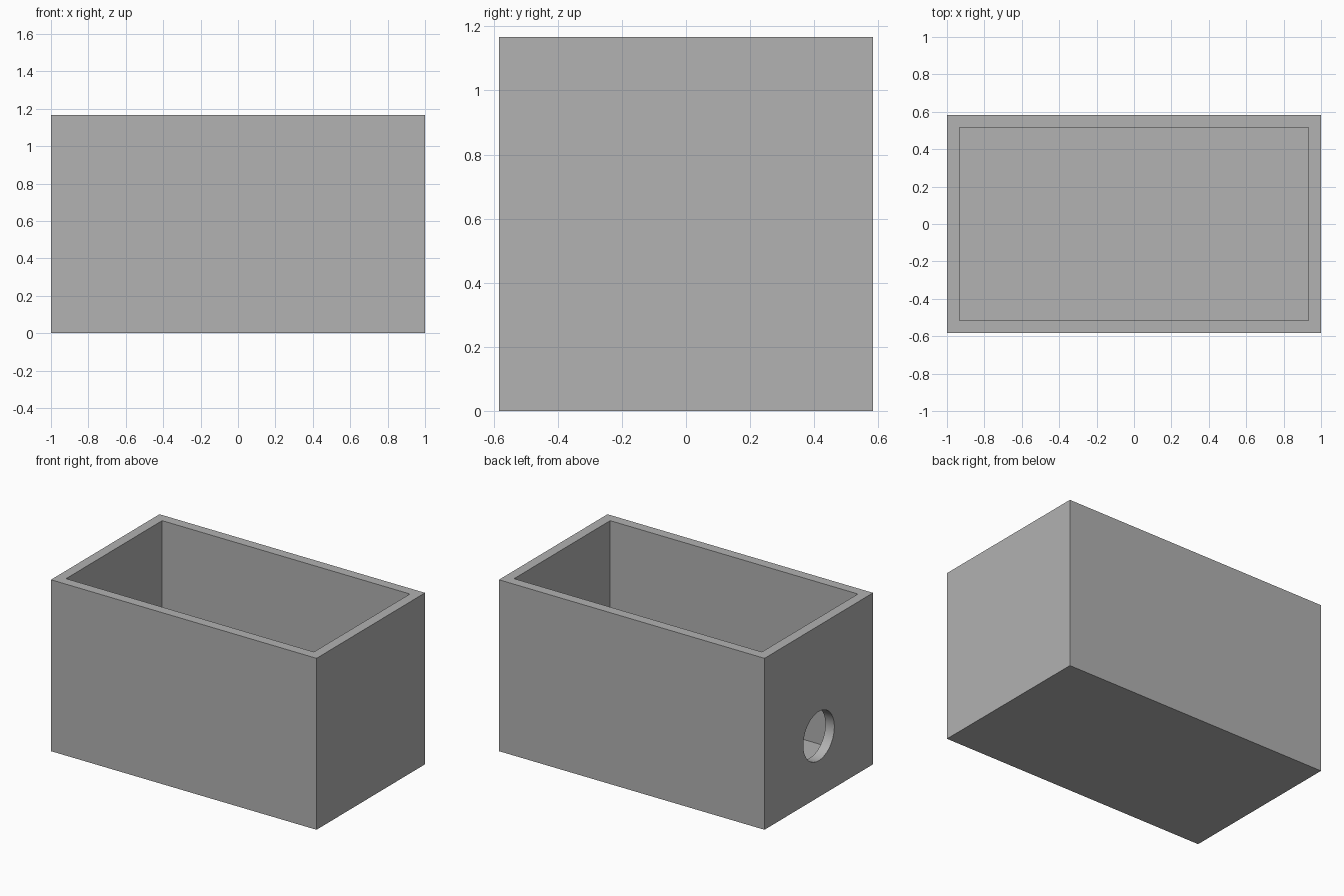
import bpy
import math

if "Cube" in bpy.data.objects:
    bpy.data.objects.remove(bpy.data.objects["Cube"], do_unlink=True)

LENGTH, DEPTH, HEIGHT = 2.0, 1.167, 1.167
WALL = 0.067
HOLE_RADIUS, HOLE_Z = 0.167, 0.415

grey = bpy.data.materials.new("plain_grey")
grey.use_nodes = True
colour = (0.445, 0.445, 0.445, 1)
grey.diffuse_color = colour
grey.node_tree.nodes["Principled BSDF"].inputs["Base Color"].default_value = colour


def block(name, size, bottom):
    """Box centred on the z axis with its underside at the given height."""
    bpy.ops.mesh.primitive_cube_add(size=1, location=(0, 0, bottom + size[2] / 2))
    ob = bpy.context.object
    ob.name = name
    ob.scale = size
    bpy.ops.object.transform_apply(location=True, rotation=False, scale=True)
    ob.data.materials.append(grey)
    return ob


def cut(target, cutter):
    mod = target.modifiers.new(cutter.name, 'BOOLEAN')
    mod.operation = 'DIFFERENCE'
    mod.solver = 'EXACT'
    mod.object = cutter
    bpy.context.view_layer.objects.active = target
    bpy.ops.object.modifier_apply(modifier=mod.name)
    bpy.data.objects.remove(cutter, do_unlink=True)


# Open-topped box with even walls and floor
box = block("open_box", (LENGTH, DEPTH, HEIGHT), 0)
cut(box, block("cavity_cutter", (LENGTH - 2 * WALL, DEPTH - 2 * WALL, HEIGHT), WALL))

# Round hole through the right end wall
bpy.ops.mesh.primitive_cylinder_add(
    vertices=64, radius=HOLE_RADIUS, depth=WALL * 4,
    location=(-LENGTH / 2, 0, HOLE_Z), rotation=(0, math.pi / 2, 0))
hole = bpy.context.object
hole.name = "hole_cutter"
hole.data.materials.append(grey)
cut(box, hole)

# Smooth the hole's rim while keeping the box edges sharp
bpy.ops.object.select_all(action='DESELECT')
box.select_set(True)
bpy.context.view_layer.objects.active = box
bpy.ops.object.shade_smooth_by_angle(angle=math.radians(30))
